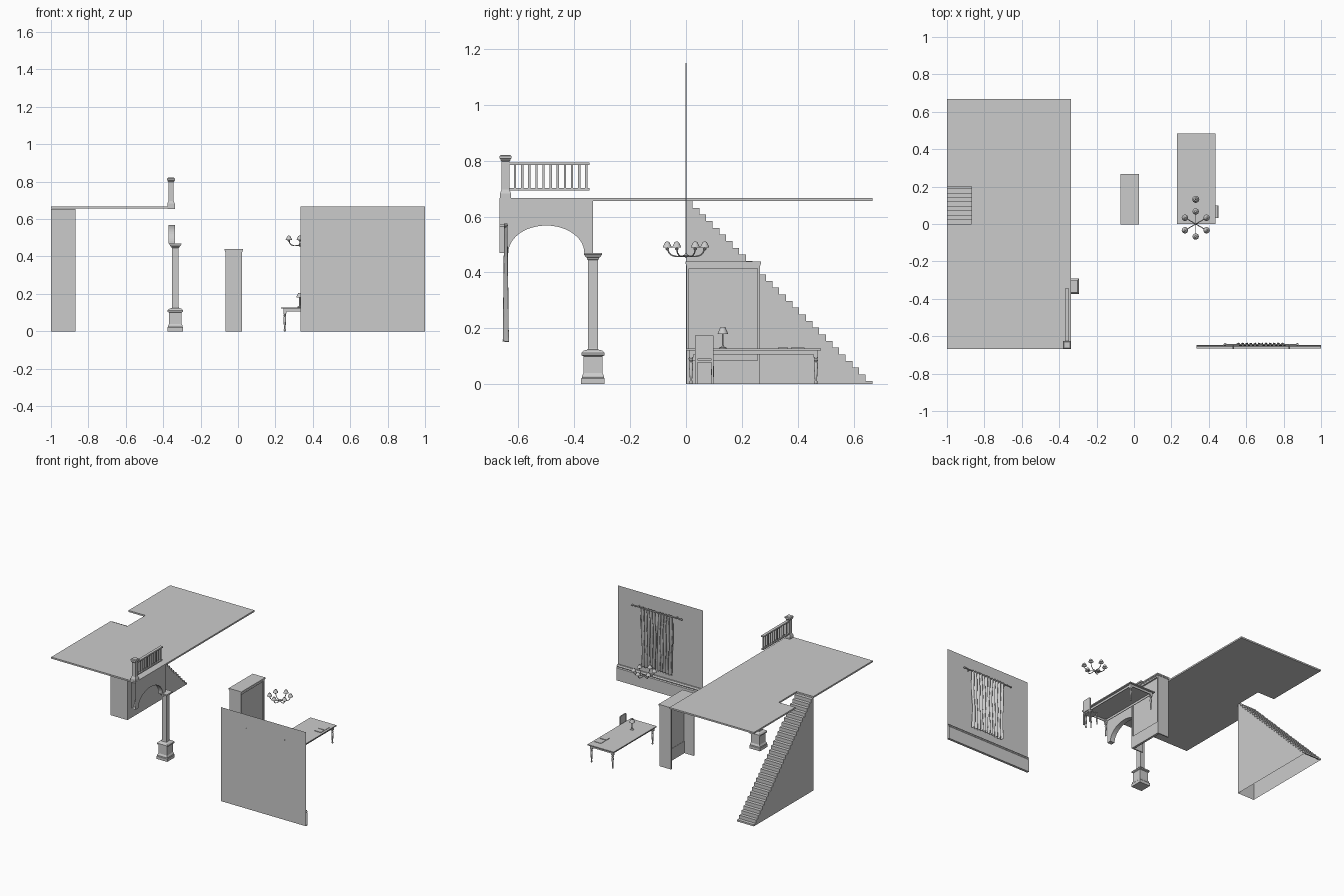
import bpy, bmesh
from math import sin, cos, pi, sqrt
from mathutils import Vector

if "Cube" in bpy.data.objects:
    bpy.data.objects.remove(bpy.data.objects["Cube"])


def make(name, verts, faces, smooth=False):
    me = bpy.data.meshes.new(name)
    me.from_pydata([tuple(v) for v in verts], [], faces)
    bm = bmesh.new()
    bm.from_mesh(me)
    bmesh.ops.recalc_face_normals(bm, faces=bm.faces)
    bm.to_mesh(me)
    bm.free()
    ob = bpy.data.objects.new(name, me)
    bpy.context.collection.objects.link(ob)
    if smooth:
        bpy.ops.object.select_all(action='DESELECT')
        ob.select_set(True)
        bpy.context.view_layer.objects.active = ob
        bpy.ops.object.shade_smooth_by_angle()
    return ob


def box(name, x0, x1, y0, y1, z0, z1):
    v = [(x, y, z) for x in (x0, x1) for y in (y0, y1) for z in (z0, z1)]
    return make(name, v, [(0, 1, 3, 2), (4, 6, 7, 5), (0, 4, 5, 1), (2, 3, 7, 6), (0, 2, 6, 4), (1, 5, 7, 3)])


def lathe(name, prof, x, y, n=12, cap=True):
    """Revolve (radius, z) pairs; n=4 gives an axis-aligned square section."""
    k, off = (sqrt(2), pi / 4) if n == 4 else (1, 0)
    v = [(x + k * r * cos(off + 2 * pi * i / n), y + k * r * sin(off + 2 * pi * i / n), z)
         for r, z in prof for i in range(n)]
    f = [(j * n + i, j * n + (i + 1) % n, (j + 1) * n + (i + 1) % n, (j + 1) * n + i)
         for j in range(len(prof) - 1) for i in range(n)]
    if cap:
        f += [tuple(range(n)), tuple(range((len(prof) - 1) * n, len(prof) * n))]
    return make(name, v, f, n > 4)


def prism(name, pts, x0, x1, skip=(), ends=True):
    """Extrude a (y, z) outline along x, leaving out the skipped edges."""
    n = len(pts)
    v = [(x, y, z) for x in (x0, x1) for y, z in pts]
    f = [(i, (i + 1) % n, n + (i + 1) % n, n + i) for i in range(n) if i not in skip]
    if ends:
        f += [tuple(range(n)), tuple(range(n, 2 * n))]
    return make(name, v, f)


def tube(name, pts, r):
    cu = bpy.data.curves.new(name, 'CURVE')
    cu.dimensions, cu.bevel_depth, cu.bevel_resolution, cu.use_fill_caps = '3D', r, 2, True
    sp = cu.splines.new('POLY')
    sp.points.add(len(pts) - 1)
    for p, c in zip(sp.points, pts):
        p.co = (*c, 1)
    ob = bpy.data.objects.new(name, cu)
    bpy.context.collection.objects.link(ob)
    return ob


# upper floor with stairwell notch
outline = [(-1, -.667), (-.337, -.667), (-.337, .667), (-1, .667), (-1, .2), (-.868, .2), (-.868, 0), (-1, 0)]
n = len(outline)
make("upper_floor", [(x, y, z) for z in (.656, .667) for x, y in outline],
     [tuple(range(n)), tuple(range(n, 2 * n))] + [(i, (i + 1) % n, n + (i + 1) % n, n + i) for i in range(n)])

# staircase, open underneath
steps = 28
s = .667 / steps
pts = [(0, 0), (0, .655)]
for i in range(steps):
    z = .667 - s * i - .012
    pts += [((i + 1) * s, z), ((i + 1) * s, max(z - s, 0))]
prism("staircase", pts, -1, -.868, skip=(len(pts) - 1,))

# arch, open at its ends and top
arc = [(-.5 - .136 * cos(pi * i / 24), .47 + .098 * sin(pi * i / 24)) for i in range(25)]
verts, faces = [], []
for y, z in [(-.667, .47)] + arc + [(-.333, .47)]:
    verts += [(x, y, h) for x in (-.371, -.337) for h in (z, .667)]
for i in range(26):
    a, b = 4 * i, 4 * i + 4
    faces += [(a, b, b + 1, a + 1), (a + 2, a + 3, b + 3, b + 2), (a, a + 2, b + 2, b)]
make("arch", verts, faces)

# column on a pedestal
lathe("column", [(.042, 0), (.042, .02), (.039, .024), (.039, .03), (.036, .036), (.034, .04), (.034, .1),
                 (.041, .104), (.041, .112), (.034, .12), (.019, .124), (.018, .13), (.018, .445), (.021, .447),
                 (.021, .452), (.026, .455), (.031, .463), (.032, .464), (.032, .47)], -.335, -.333, 4)

# railing
lathe("newel_post", [(.02, .655), (.02, .682), (.014, .697), (.014, .797), (.018, .802), (.018, .806),
                     (.021, .808), (.021, .817), (.016, .821)], -.358, -.646, 4)
box("top_rail", -.368, -.348, -.635, -.345, .784, .794)
box("bottom_rail", -.366, -.35, -.635, -.345, .694, .703)
for i in range(11):
    y = -.612 + i * .0255
    box("baluster", -.362, -.354, y - .004, y + .004, .703, .784)

# cabinet with recessed panel and cornice
for y in (.002, .256):
    box("cabinet_side", -.068, .022, y, y + .008, 0, .428)
box("cabinet_top", -.07, .024, 0, .266, .425, .431)
box("cabinet_cornice", -.072, .028, -.002, .268, .431, .44)
box("cabinet_panel", .008, .012, .01, .256, .085, .425)
box("cabinet_base", .006, .022, .01, .256, 0, .085)
box("cabinet_rail", .008, .022, .01, .256, .415, .425)

# wall with skirting
make("wall", [(.333, -.665, 0), (1, -.665, 0), (1, -.665, .667), (.333, -.665, .667)], [(0, 1, 2, 3)])
prism("skirting", [(-.665, 0), (-.648, 0), (-.648, .088), (-.653, .094), (-.65, .1), (-.655, .11), (-.665, .11)],
      .333, 1, skip=(6,), ends=False)

# curtain rod, finials, brackets
tube("curtain_rod", [(.49, -.645, .568), (.87, -.645, .568)], .004)
for x in (.487, .873):
    lathe("rod_finial", [(.001, .561), (.006, .564), (.008, .568), (.006, .572), (.001, .575)], x, -.645, 10)
for x in (.53, .83):
    tube("rod_bracket", [(x, -.667, .568), (x, -.645, .568)], .004)

# draped curtain in two halves
for side in (-1, 1):
    nx, nz = 48, 14
    v = []
    for j in range(nz + 1):
        t = j / nz
        for i in range(nx + 1):
            u = i / nx
            x = .68 + side * (.003 + u * .13 * (1 - .08 * t) + .003 * sin(9 * t + 5 * u))
            y = -.645 + (.006 + .005 * t) * sin(u * 2 * pi * 5.5 + side + .9 * sin(3 * t))
            v.append((x, y, .575 - .42 * t + .003 * t * sin(6 * u)))
    w = nx + 1
    make("curtain", v, [(j * w + i, j * w + i + 1, (j + 1) * w + i + 1, (j + 1) * w + i)
                        for j in range(nz) for i in range(nx)], True)

# table with turned legs
box("table_top", .23, .435, 0, .483, .121, .128)
for x in (.246, .416):
    box("table_apron", x, x + .004, .015, .468, .106, .121)
for y in (.013, .466):
    box("table_apron", .25, .416, y, y + .004, .106, .121)
for x in (.25, .416):
    for y in (.018, .465):
        box("leg_block", x - .008, x + .008, y - .008, y + .008, .095, .121)
        lathe("table_leg", [(.004, 0), (.006, .006), (.004, .014), (.005, .03), (.0075, .07), (.005, .08),
                            (.008, .085), (.005, .09), (.007, .095)], x, y)

# papers and book on the table
box("paper", .37, .42, .33, .365, .128, .132)
box("book", .37, .42, .375, .425, .128, .131)

# table lamp
lathe("lamp_base", [(.013, .128), (.013, .131), (.005, .134), (.003, .14), (.003, .183)], .33, .132)
lathe("lamp_shade", [(.019, .18), (.009, .204)], .33, .132, 16, False)

# chair facing the table
box("chair_seat", .385, .45, .033, .099, .078, .086)
for y in (.037, .095):
    lathe("chair_front_leg", [(.003, 0), (.005, .04), (.004, .078)], .39, y, 8)
    box("chair_back_leg", .444, .452, y - .004, y + .004, 0, .174)
box("chair_back", .445, .452, .041, .091, .09, .177)

# chandelier with six curved arms
cx, cy = .33, 0
lathe("chandelier_hub", [(.001, .452), (.006, .457), (.006, .463), (.002, .47)], cx, cy)
for k in range(6):
    d = Vector((cos(pi / 6 + k * pi / 3), sin(pi / 6 + k * pi / 3), 0))
    c = Vector((cx, cy, 0))
    tube("chandelier_arm", [c + d * r + Vector((0, 0, z)) for r, z in
                            [(0, .462), (.015, .458), (.033, .457), (.05, .461), (.061, .47), (.067, .488)]], .0025)
    p = c + d * .067
    lathe("lamp_cup", [(.002, .478), (.007, .484), (.007, .487)], p.x, p.y, 10)
    lathe("chandelier_shade", [(.017, .489), (.013, .498), (.008, .508), (.003, .511)], p.x, p.y, 14, False)

# hair-thin hanging cord
make("hanging_cord", [(cx, -.001, .46), (cx, .001, .46), (cx, .001, 1.15), (cx, -.001, 1.15)], [(0, 1, 2, 3)])
